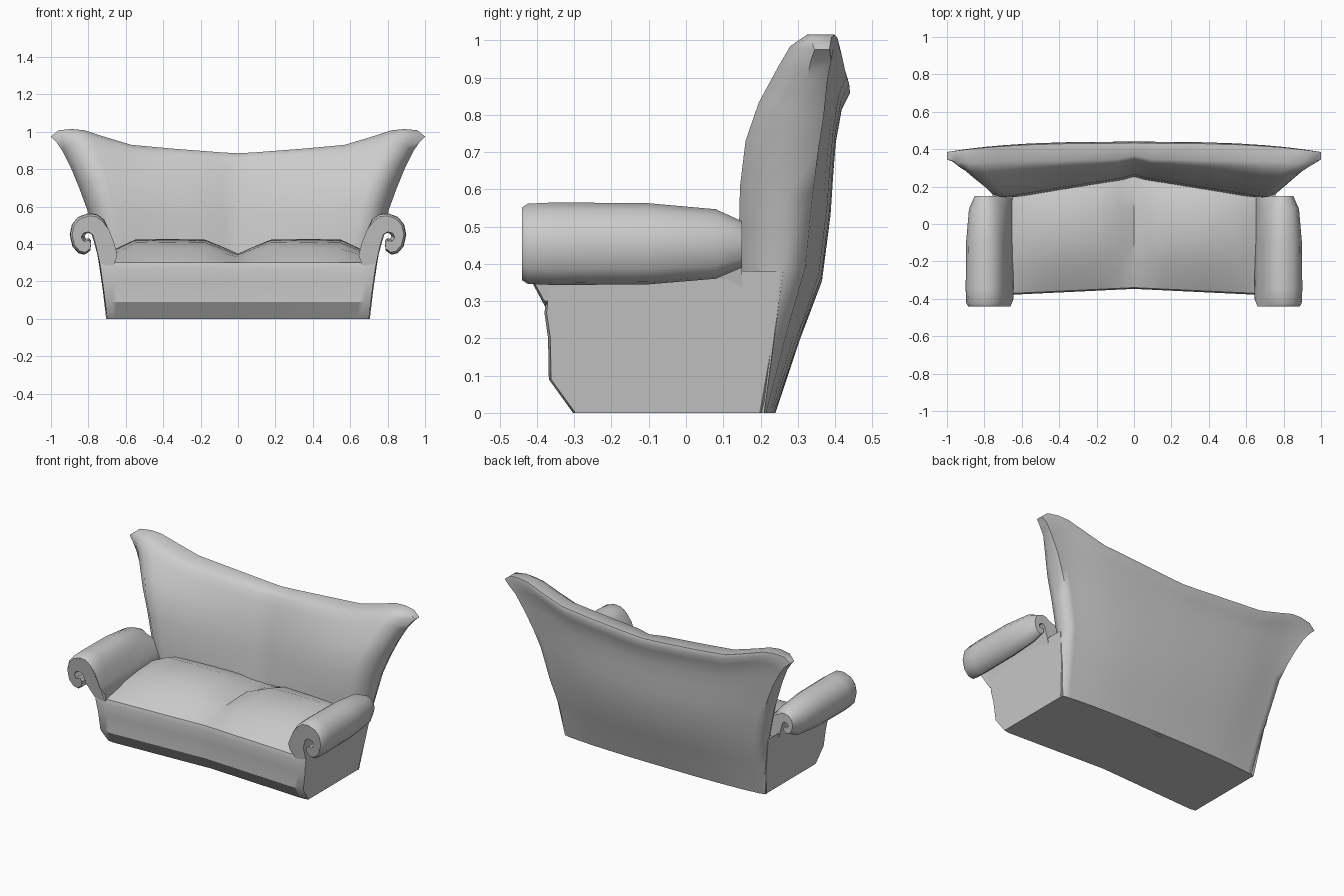
import bpy, math
from mathutils import Vector

cube = bpy.data.objects.get("Cube")
if cube:
    bpy.data.objects.remove(cube, do_unlink=True)

fabric = bpy.data.materials.new("light_grey_fabric")
fabric.use_nodes = True
GREY = (0.6, 0.6, 0.6, 1)
fabric.diffuse_color = GREY
fabric.node_tree.nodes["Principled BSDF"].inputs["Base Color"].default_value = GREY


def lerp_table(table, x):
    """Piecewise linear lookup in a list of (x, value) pairs."""
    for (a, va), (b, vb) in zip(table, table[1:]):
        if x <= b:
            return va + (vb - va) * (x - a) / (b - a)
    return table[-1][1]


def loft(name, rings, caps, angle):
    """Skin closed rings of equal length; caps are index lists on both end rings."""
    n = len(rings[0])
    verts = [v for ring in rings for v in ring]
    faces = []
    for r in range(len(rings) - 1):
        for i in range(n):
            j = (i + 1) % n
            faces.append((r * n + i, r * n + j, (r + 1) * n + j, (r + 1) * n + i))
    last = (len(rings) - 1) * n
    for cap in caps:
        faces.append(tuple(reversed(cap)))
        faces.append(tuple(last + i for i in cap))
    mesh = bpy.data.meshes.new(name)
    mesh.from_pydata(verts, [], faces)
    mesh.update()
    mesh.materials.append(fabric)
    obj = bpy.data.objects.new(name, mesh)
    bpy.context.collection.objects.link(obj)
    bpy.ops.object.select_all(action='DESELECT')
    obj.select_set(True)
    bpy.context.view_layer.objects.active = obj
    bpy.ops.object.mode_set(mode='EDIT')
    bpy.ops.mesh.select_all(action='SELECT')
    bpy.ops.mesh.normals_make_consistent(inside=False)
    bpy.ops.object.mode_set(mode='OBJECT')
    bpy.ops.object.shade_smooth_by_angle(angle=math.radians(angle))
    return obj


def mirrored(values):
    return [-v for v in reversed(values) if v > 0] + values


# Winged backrest: each row gives height, half width, and depth at
# front centre, front corner, front edge, rear edge, rear centre
rows = [
    (0, .705, .20, .18, .20, .215, .24),
    (.22, .73, .22, .16, .235, .27, .305),
    (.4, .76, .235, .14, .255, .32, .365),
    (.6, .807, .245, .145, .27, .34, .388),
    (.72, .85, .26, .16, .285, .355, .395),
    (.82, .89, .28, .195, .305, .37, .402),
    (.92, .938, .305, .25, .325, .38, .418),
    (.97, .972, .325, .28, .335, .39, .44),
    (1, 1.0, .345, .325, .345, .385, .432),
]
crest = [(0, .885), (.09, .89), (.35, .91), (.57, .93), (.72, .975), (.82, 1.008), (.89, 1.015),
         (.96, 1.008), (1, .975)]
columns = mirrored([u for u, _ in crest])
rings = []
for t, w, centre, corner, edge, rear_edge, rear in rows:
    front = [(0, centre + .02), (.09, centre), (.82, corner + .005), (.89, corner),
             (.96, corner + .45 * (edge - corner)), (1, edge)]
    inset = .04 * (1 - t ** 4)
    ring = [(u * w, lerp_table(front, abs(u)), t * lerp_table(crest, abs(u))) for u in columns]
    ring += [(u * w * (1 - inset * abs(u)), rear + (rear_edge - rear) * abs(u) ** 3,
              t * lerp_table(crest, abs(u))) for u in reversed(columns)]
    rings.append(ring)
n = len(rings[0])
strips = [(i, i + 1, n - 2 - i, n - 1 - i) for i in range(len(columns) - 1)]
loft("backrest", rings, strips, 60)

# Body with two padded seats: depth/height profile swept from side to side
flare = [(0, .70), (.09, .71), (.28, .735), (.42, .765)]
padding = [(0, 0), (.1, .45), (.23, 1), (.5, 1.05), (.72, 1), (.91, .15), (.95, 0), (1, 0)]
skirt = [(-.305, 0), (-.37, .09), (-.372, .2), (-.382, .27)]
seat = [(-.375, .3, 0, .035), (-.24, .33, .045, .04), (-.1, .342, .065, .035), (.08, .348, .075, .035),
        (.19, .345, .04, .035), (.26, .34, .02, .04)]
rings = []
for u in mirrored([u for u, _ in padding]):
    a = abs(u)
    pad = lerp_table(padding, a)
    bow = .035 * (1 - a) + (.008 if a == 1 else 0)
    ring = [(u * lerp_table(flare, z), y + bow, z) for y, z in skirt]
    for y, z, rise, side in seat:
        height = z + rise * pad + (side if a == 1 else 0)
        ring.append((u * lerp_table(flare, height), y + (bow if y < -.2 else 0), height))
    ring.append((u * .70, .21, 0))
    rings.append(ring)
loft("seat_body", rings, [tuple(range(len(rings[0])))], 34)

# Rolled arms: scroll outline extruded front to back, tapering at the rear;
# the foot of each arm is pulled back to blend into the body
scroll = [(.67, .27), (.645, .34), (.66, .40), (.69, .475), (.715, .53), (.755, .56), (.80, .565),
          (.855, .545), (.888, .505), (.90, .45), (.885, .385), (.852, .35), (.82, .343), (.79, .365),
          (.785, .40), (.80, .415), (.83, .41), (.845, .435), (.83, .46), (.80, .467), (.775, .45),
          (.757, .39), (.74, .30)]
foot = [(.27, -.37), (.30, -.38), (.345, -.405), (.40, -.44)]
stations = [(-.44, .88), (-.425, .97), (-.35, 1), (-.1, .98), (.08, .84), (.15, .56)]
pivot = Vector((.79, .45))
for side, label in ((1, "left"), (-1, "right")):
    rings = []
    for y, s in stations:
        ring = []
        for p in scroll:
            point = Vector(p)
            if p[0] > .7 and p[1] > .33:
                point = pivot + (point - pivot) * s
            limit = lerp_table(foot, p[1]) if p[0] < .78 else -.44
            depth = y if y > limit else limit + .1 * (y + .44)
            ring.append((side * point.x, depth, point.y))
        rings.append(ring)
    loft(label + "_arm", rings, [tuple(range(len(scroll)))], 45)
